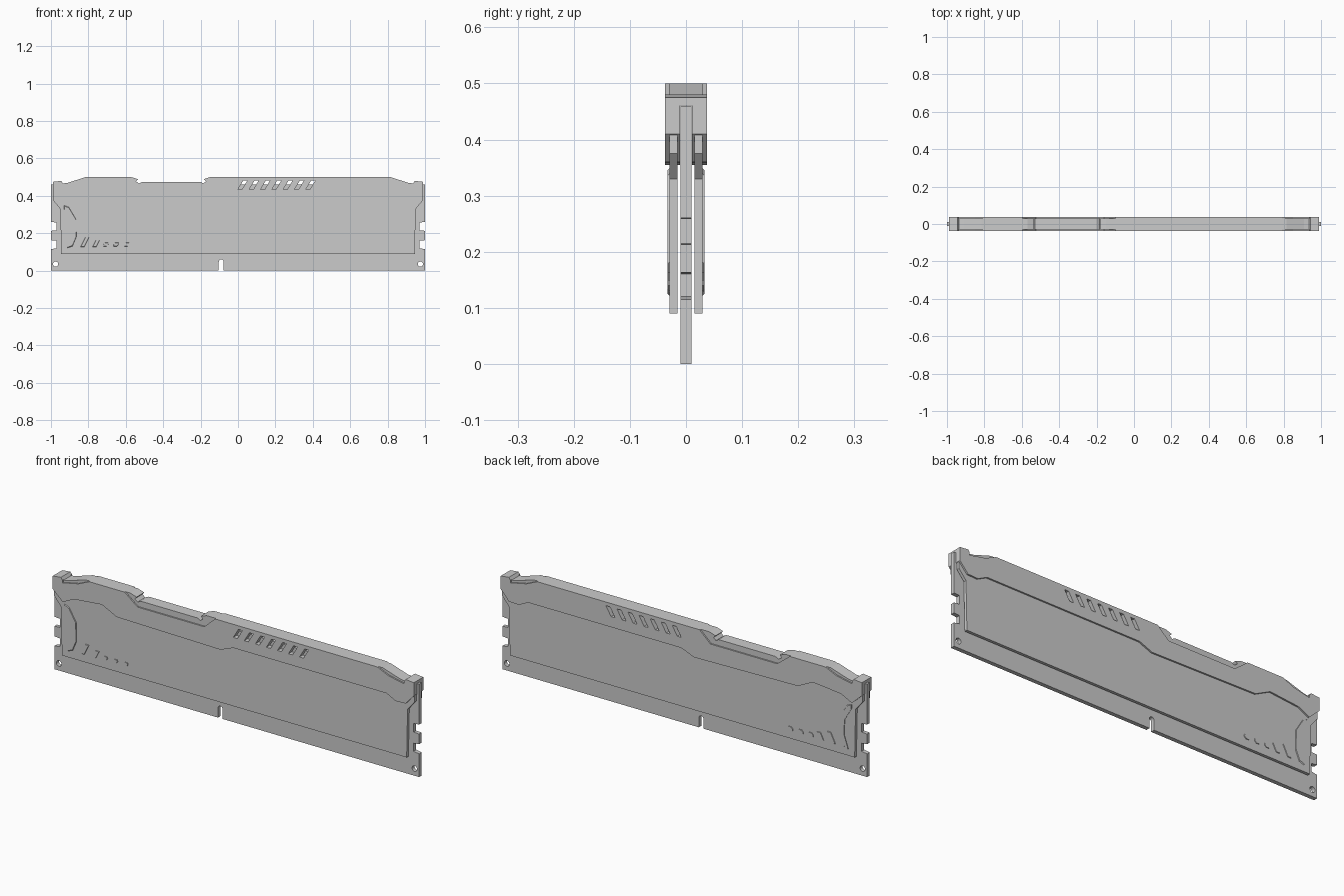
import bpy, bmesh, math

if "Cube" in bpy.data.objects:
    bpy.data.objects.remove(bpy.data.objects["Cube"])

grey = bpy.data.materials.new("metal_grey")
grey.diffuse_color = (0.6, 0.6, 0.6, 1)
grey.use_nodes = True
grey.node_tree.nodes["Principled BSDF"].inputs["Base Color"].default_value = grey.diffuse_color


def prisms(name, parts, taper=0.0):
    """Extrude x-z outlines along y; each part is (outline, y_start, y_end)."""
    bm = bmesh.new()
    for pts, y0, y1 in parts:
        cx = sum(p[0] for p in pts) / len(pts)
        cz = sum(p[1] for p in pts) / len(pts)
        a = [bm.verts.new((x, y0, z)) for x, z in pts]
        b = [bm.verts.new((x + (cx - x) * taper, y1, z + (cz - z) * taper)) for x, z in pts]
        n = len(pts)
        bm.faces.new(a)
        bm.faces.new(b[::-1])
        for i in range(n):
            j = (i + 1) % n
            bm.faces.new((a[j], a[i], b[i], b[j]))
    bmesh.ops.recalc_face_normals(bm, faces=bm.faces)
    me = bpy.data.meshes.new(name)
    bm.to_mesh(me)
    bm.free()
    ob = bpy.data.objects.new(name, me)
    bpy.context.collection.objects.link(ob)
    me.materials.append(grey)
    return ob


def cut(ob, parts):
    """Subtract extruded outlines from an object."""
    tool = prisms("cutter", parts)
    tool.hide_render = True
    m = ob.modifiers.new("cut", 'BOOLEAN')
    m.operation, m.solver, m.object = 'DIFFERENCE', 'EXACT', tool
    bpy.context.view_layer.objects.active = ob
    bpy.ops.object.modifier_apply(modifier=m.name)
    bpy.data.objects.remove(tool)


def flip(pts):
    return [(-x, z) for x, z in reversed(pts)]


def both(pts, y0, y1):
    return [(pts, y0, y1), (pts, -y0, -y1)]


def circle(cx, cz, r, n=20):
    return [(cx + r * math.cos(t * math.tau / n), cz + r * math.sin(t * math.tau / n)) for t in range(n)]


# circuit board with side notches, key slot and corner holes
side = [(1, 0), (1, .115), (.97, .12), (.97, .16), (1, .163), (1, .213),
        (.97, .215), (.97, .258), (1, .26), (1, .46)]
key = [(-.09 + .013 * math.cos(math.pi - i * math.pi / 8),
        .047 + .013 * math.sin(math.pi - i * math.pi / 8)) for i in range(9)]
board = prisms("circuit_board",
               [(flip(side) + [(-.103, 0)] + key + [(-.077, 0)] + side, -.01, .01)])
cut(board, [(circle(s * .975, .035, .014), -.05, .05) for s in (-1, 1)])

# heat spreader plates, front and back
plate_side = [(.945, .09), (.95, .33), (.988, .375), (.988, .43)]
prisms("heat_spreader_plates", both(flip(plate_side) + plate_side, .015, .029))

# thick top cap, bridging over the board
lower = [(-.99, .41), (-.935, .36), (-.875, .39), (-.72, .405), (-.64, .365), (-.07, .355),
         (0, .383), (.84, .383), (.89, .358), (.945, .36), (.99, .41)]
end = [(.99, .475), (.945, .48), (.935, .466), (.91, .47), (.815, .5)]
dip = [(-.15, .5), (-.183, .489), (-.172, .478), (-.185, .466), (-.2, .475),
       (-.51, .475), (-.53, .466), (-.545, .478), (-.535, .489), (-.57, .5)]
cap = prisms("top_cap", [(lower + end + dip + flip(end), -.037, .037)])

# room for the board inside the cap
cut(cap, [([(-1.1, .3), (1.1, .3), (1.1, .461), (-1.1, .461)], -.0108, .0108)])

# slanted vents
cut(cap, [([(x, .435), (x + .022, .435), (x + .05, .482), (x + .028, .482)], -.1, .1)
          for x in [i * .0605 for i in range(7)]])

# shallow recesses on the cap faces: beside the dip and on the sloped shoulders
dip_recess = [(-.61, .52), (-.595, .5), (-.525, .445), (-.16, .445), (-.1, .5), (-.085, .52)]
shoulder = [(.76, .52), (.79, .5), (.85, .473), (.937, .455), (.937, .52)]
cut(cap, [p for o in (dip_recess, shoulder, flip(shoulder)) for p in both(o, .03, .1)])

# raised chevron trim
chevron = [(-.93, .35), (-.905, .34), (-.866, .275), (-.864, .18), (-.885, .13), (-.912, .12),
           (-.888, .19), (-.892, .265), (-.93, .33)]
prisms("chevron_trim", both(chevron, .028, .033), .04)

# raised slashes that shrink into small studs
marks = [[(x, .127), (x + .02, .127), (x + .02 + h * .5, .127 + h), (x + h * .5, .127 + h)]
         for x, h in ((-.842, .055), (-.778, .038))]
marks += [[(x, .13), (x + .017, .13), (x + .027, .14), (x + .025, .15), (x + .009, .15), (x, .14)]
          for x in (-.72, -.665, -.608)]
prisms("slash_trim", [p for m in marks for p in both(m, .028, .032)], .1)
